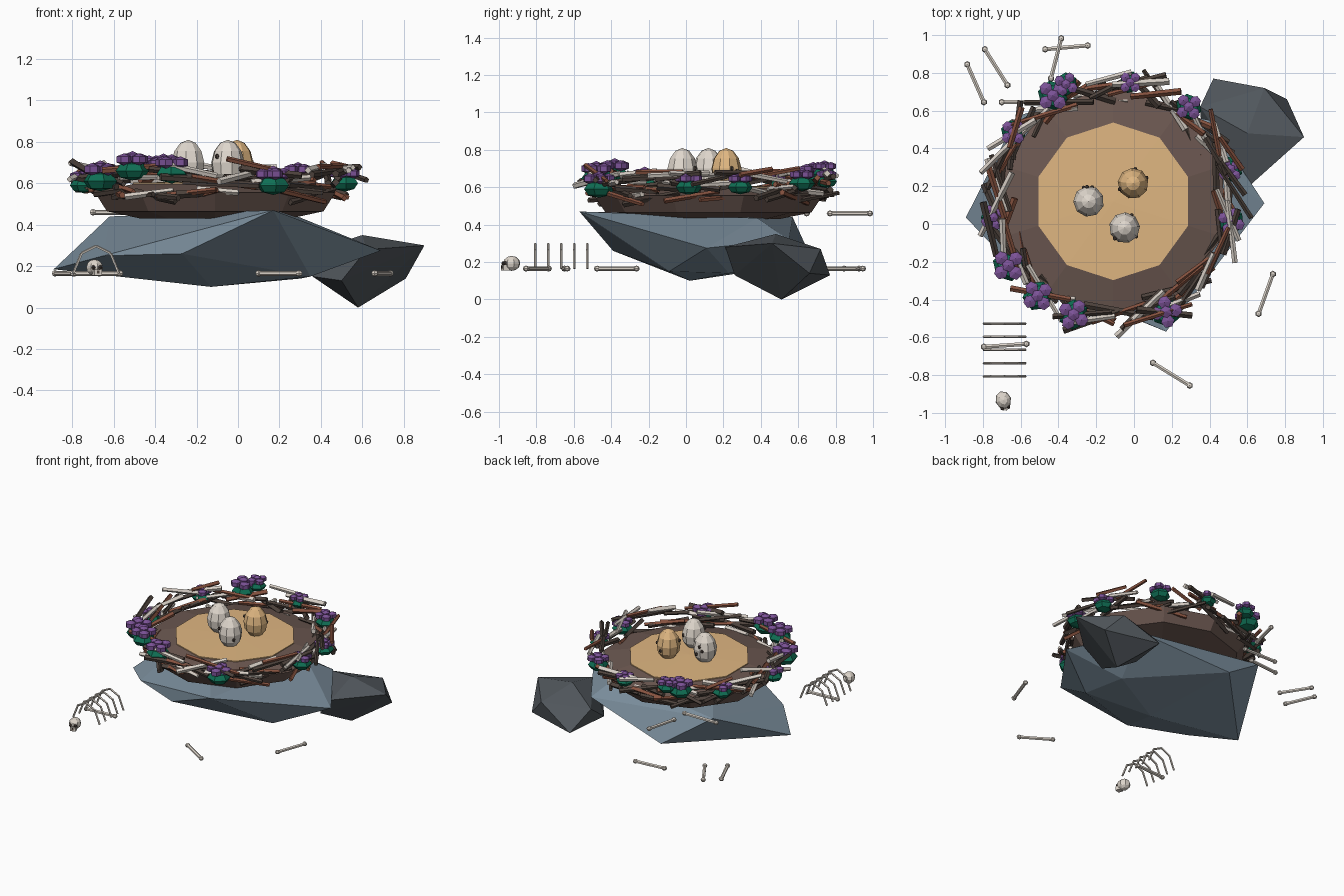
import bpy, bmesh, math, random
from mathutils import Vector, Matrix

if "Cube" in bpy.data.objects:
    bpy.data.objects.remove(bpy.data.objects["Cube"])

random.seed(5)

def mat(name, r, g, b):
    m = bpy.data.materials.new(name)
    m.diffuse_color = (r, g, b, 1)
    m.use_nodes = True
    m.node_tree.nodes["Principled BSDF"].inputs["Base Color"].default_value = m.diffuse_color
    return m

ROCK = mat("blue_grey_rock", .205, .28, .345)
DARK_ROCK = mat("dark_grey_rock", .082, .095, .108)
SOIL = mat("soil_brown", .15, .098, .082)
SAND = mat("straw_tan", .74, .47, .22)
BONE = mat("bone_white", .74, .68, .61)
DARK_WOOD = mat("dark_brown_wood", .075, .055, .045)
RED_WOOD = mat("red_brown_wood", .24, .085, .05)
PALE_WOOD = mat("pale_wood", .68, .62, .56)
PURPLE = mat("purple_petal", .20, .085, .31)
GREEN = mat("green_leaf", .005, .16, .09)

def finish(bm, name, material):
    bmesh.ops.recalc_face_normals(bm, faces=bm.faces[:])
    me = bpy.data.meshes.new(name)
    bm.to_mesh(me)
    bm.free()
    me.materials.append(material)
    ob = bpy.data.objects.new(name, me)
    bpy.context.collection.objects.link(ob)
    return ob

def hull(name, points, material):
    bm = bmesh.new()
    for p in points:
        bm.verts.new(p)
    bmesh.ops.convex_hull(bm, input=bm.verts[:])
    bmesh.ops.delete(bm, geom=[v for v in bm.verts if not v.link_faces], context='VERTS')
    return finish(bm, name, material)

def ball(bm, c, s, seg=8, rings=6, rot=0.0):
    m = Matrix.Translation(c) @ Matrix.Rotation(rot, 4, 'Z') @ Matrix.Diagonal((*s, 1))
    return bmesh.ops.create_uvsphere(bm, u_segments=seg, v_segments=rings, radius=1, matrix=m)['verts']

def box(bm, c, s, rot=0.0):
    m = Matrix.Translation(c) @ Matrix.Rotation(rot, 4, 'Z') @ Matrix.Diagonal((*s, 1))
    bmesh.ops.create_cube(bm, size=1, matrix=m)

def rod(bm, a, b, r1, r2=None, seg=5):
    a, b = Vector(a), Vector(b)
    d = b - a
    m = Matrix.Translation((a + b) / 2) @ d.to_track_quat('Z', 'Y').to_matrix().to_4x4()
    bmesh.ops.create_cone(bm, cap_ends=True, segments=seg, radius1=r1,
                          radius2=r1 if r2 is None else r2, depth=d.length, matrix=m)

# Boulders under the nest
hull("large_boulder", [(.17, -.57, .47), (.69, .11, .275), (-.89, .035, .185), (-.27, -.39, .26),
                       (-.62, .57, .44), (-.13, .02, .10), (.35, -.09, .15), (.3, .23, .14),
                       (-.27, .68, .20), (-.65, -.22, .25), (.4, .55, .32), (.3, .38, .435)], ROCK)
hull("small_boulder", [(.9, .46, .30), (.6, .48, .35), (.81, .66, .14), (.58, .51, 0),
                       (.62, .21, .28), (.42, .77, .13), (.69, .72, .27), (.5, .26, .13),
                       (.35, .62, .27), (.36, .45, .15)], DARK_ROCK)

# Nest bowl and straw floor, both ten-sided
CX, CY = -.11, .12

def ring_points(r, z):
    return [(CX + r * math.sin(math.tau * i / 10), CY + r * math.cos(math.tau * i / 10), z)
            for i in range(10)]

hull("nest_base", ring_points(.38, .43) + ring_points(.55, .465) + ring_points(.61, .555)
     + ring_points(.41, .598), SOIL)
hull("nest_floor", ring_points(.417, .585) + ring_points(.417, .603) + [(CX, CY, .61)], SAND)

# Woven sticks, tangent to the rim with random yaw, tilt and height
for name, material, count in (("dark_sticks", DARK_WOOD, 48), ("red_sticks", RED_WOOD, 28),
                              ("pale_sticks", PALE_WOOD, 26)):
    bm = bmesh.new()
    for i in range(count):
        ang = math.tau * (i + random.random()) / count
        z = random.uniform(.535, .685)
        rad = .575 + (z - .53) * .42 + random.uniform(-.04, .035)
        c = Vector((CX + rad * math.cos(ang), CY + rad * math.sin(ang), z))
        yaw = ang + math.pi / 2 + random.uniform(-.55, .55)
        half = random.uniform(.10, .19)
        d = Vector((math.cos(yaw), math.sin(yaw), random.uniform(-.22, .22))) * half
        w = random.uniform(.014, .02)
        rod(bm, c - d, c + d, w, w * .85, 4 if i % 2 else 5)
    finish(bm, name, material)

# Flower clumps: x, y, leaf height, size
clumps = [(-.43, .68, .64, 1.1), (-.36, .74, .67, .85), (-.02, .75, .63, .8), (.29, .62, .62, .95),
          (-.64, .485, .61, .9), (-.745, .035, .59, .9), (-.665, -.22, .61, 1.15),
          (-.51, -.38, .66, 1.1), (-.32, -.48, .645, 1.1), (.17, -.465, .59, 1.1),
          (.515, .015, .60, .95), (.51, .29, .60, .9)]
leaves, petals = bmesh.new(), bmesh.new()
for x, y, z, s in clumps:
    turn = random.uniform(0, 6)
    ball(leaves, (x, y, z), (.074 * s, .074 * s, .042 * s), 6, 4, turn)
    for k in range(4):
        a = turn + math.tau * k / 4
        ball(petals, (x + .046 * s * math.cos(a), y + .046 * s * math.sin(a), z + .05 * s),
             (.038 * s, .038 * s, .027 * s), 6, 3, a)
    ball(petals, (x, y, z + .06 * s), (.034 * s, .034 * s, .027 * s), 6, 3, turn)
finish(leaves, "flower_leaves", GREEN)
finish(petals, "flower_petals", PURPLE)

# Eggs with small raised speckles
for name, x, y, material in (("egg_left", -.24, .12, BONE), ("egg_front", -.05, -.02, BONE),
                             ("egg_tan", -.005, .215, SAND)):
    bm = bmesh.new()
    for v in ball(bm, (x, y, .70), (.082, .082, .11), 9, 6, random.uniform(0, 1)):
        k = 1 - .1 * (v.co.z - .70) / .11
        v.co.x, v.co.y = x + (v.co.x - x) * k, y + (v.co.y - y) * k
    finish(bm, name, material)
    bm = bmesh.new()
    for k in range(3):
        a = random.uniform(0, math.tau)
        ball(bm, (x + .077 * math.cos(a), y + .077 * math.sin(a), .70 + .03 * (k - 1)),
             (.011, .011, .013), 6, 4, a)
    finish(bm, name + "_speckles", DARK_WOOD)

# Loose bones: two end points and height
bones = [(-.883, .845, -.795, .645, .165), (-.79, .925, -.67, .735, .165),
         (-.385, .983, -.44, .77, .46), (-.47, .925, -.245, .945, .165),
         (-.70, .645, -.44, .645, .46), (.735, -.265, .66, -.475, .165),
         (.10, -.735, .295, -.855, .165), (-.795, -.65, -.57, -.635, .165)]
bm = bmesh.new()
for x1, y1, x2, y2, z in bones:
    rod(bm, (x1, y1, z), (x2, y2, z), .012, seg=6)
    for p in ((x1, y1, z), (x2, y2, z)):
        ball(bm, p, (.018, .018, .016), 6, 4)
finish(bm, "loose_bones", BONE)

# Rib cage arches
arch = [(-.795, .165), (-.755, .262), (-.685, .297), (-.615, .262), (-.575, .165)]
bm = bmesh.new()
for i in range(5):
    y = -.527 - .07 * i
    for (xa, za), (xb, zb) in zip(arch, arch[1:]):
        rod(bm, (xa, y, za), (xb, y, zb), .007, seg=5)
finish(bm, "ribs", BONE)

# Skull with jaw and eye sockets, turned a little to the right
bm = bmesh.new()
ball(bm, (-.692, -.932, .193), (.042, .048, .04), 8, 6, .3)
box(bm, (-.68, -.966, .17), (.04, .035, .028), .3)
finish(bm, "skull", BONE)
bm = bmesh.new()
for x, y in ((-.698, -.976), (-.665, -.966)):
    ball(bm, (x, y, .193), (.011, .011, .012), 6, 4)
box(bm, (-.675, -.983, .172), (.012, .008, .014), .3)
finish(bm, "skull_sockets", DARK_WOOD)
